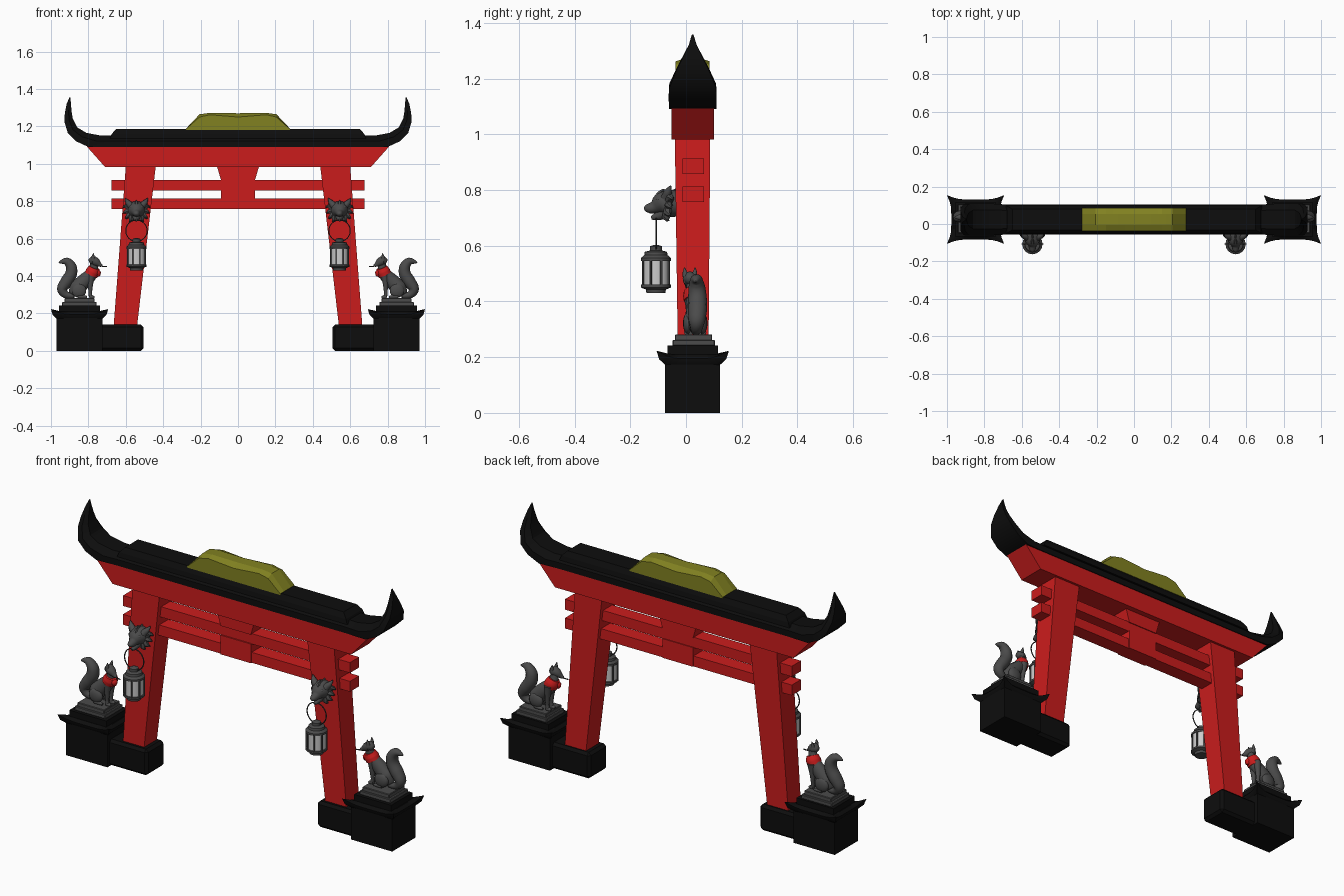
import bpy, bmesh, math
from mathutils import Vector as V

if "Cube" in bpy.data.objects:
    bpy.data.objects.remove(bpy.data.objects["Cube"])

YC = 0.024   # depth centre of the gate


def material(name, r, g, b):
    m = bpy.data.materials.new(name)
    m.diffuse_color = (r, g, b, 1)
    m.use_nodes = True
    m.node_tree.nodes["Principled BSDF"].inputs["Base Color"].default_value = m.diffuse_color
    return m


RED = material("red", 0.6, 0.012, 0.012)
BLACK = material("black", 0.004, 0.004, 0.004)
OLIVE = material("olive", 0.22, 0.22, 0.015)
STONE = material("dark_stone", 0.07, 0.07, 0.07)
IRON = material("iron", 0.04, 0.04, 0.04)


def finish(name, bm, mat=None, mirror=True, angle=35):
    bmesh.ops.recalc_face_normals(bm, faces=bm.faces)
    me = bpy.data.meshes.new(name)
    bm.to_mesh(me)
    bm.free()
    me.shade_smooth()
    me.set_sharp_from_angle(angle=math.radians(angle))
    if mat:
        me.materials.append(mat)
    ob = bpy.data.objects.new(name, me)
    bpy.context.collection.objects.link(ob)
    if mirror:
        mod = ob.modifiers.new("mirror", 'MIRROR')
        mod.use_mirror_merge = False
    return ob


def loft(bm, rings, cap=True):
    rows = [[bm.verts.new(p) for p in r] for r in rings]
    n = len(rows[0])
    for a, b in zip(rows, rows[1:]):
        for i in range(n):
            j = (i + 1) % n
            bm.faces.new((a[i], a[j], b[j], b[i]))
    if cap:
        bm.faces.new(rows[0][::-1])
        bm.faces.new(rows[-1])
    return bm


def rect(x0, x1, y0, y1, z):
    return [(x0, y0, z), (x1, y0, z), (x1, y1, z), (x0, y1, z)]


def box(name, x0, x1, y0, y1, z0, z1, mat=None, mirror=True, bevel=0):
    bm = loft(bmesh.new(), [rect(x0, x1, y0, y1, z0), rect(x0, x1, y0, y1, z1)])
    if bevel:
        bmesh.ops.bevel(bm, geom=bm.edges[:], offset=bevel, segments=1, affect='EDGES')
    return finish(name, bm, mat, mirror, 20)


def prism(name, pts, y0, y1, mat, mirror=False):
    return finish(name, loft(bmesh.new(), [[(x, y, z) for x, z in pts] for y in (y0, y1)]), mat, mirror, 15)


def tube(bm, path, radii, n=12, ref=V((0, 1, 0)), flat=1.0, steps=4):
    """Smoothly interpolated tapered tube; flat scales it along ref."""
    P = [V(p) for p in path]
    pts, rad = [], []
    for i in range(len(P) - 1):
        a, b, c, d = P[max(i - 1, 0)], P[i], P[i + 1], P[min(i + 2, len(P) - 1)]
        for k in range(steps):
            t = k / steps
            pts.append(0.5 * (2 * b + (c - a) * t + (2 * a - 5 * b + 4 * c - d) * t**2 + (3 * b - a - 3 * c + d) * t**3))
            rad.append(radii[i] + (radii[i + 1] - radii[i]) * t)
    pts.append(P[-1])
    rad.append(radii[-1])
    rings = []
    for i, p in enumerate(pts):
        t = (pts[min(i + 1, len(pts) - 1)] - pts[max(i - 1, 0)]).normalized()
        s = (ref - t * ref.dot(t)).normalized()
        u = t.cross(s)
        rings.append([p + rad[i] * (s * flat * math.cos(q) + u * math.sin(q))
                      for q in (2 * math.pi * k / n for k in range(n))])
    return loft(bm, rings)


def ball(bm, c, r):
    vs = bmesh.ops.create_uvsphere(bm, u_segments=14, v_segments=9, radius=1)["verts"]
    for v in vs:
        v.co = V((c[0] + v.co.x * r[0], c[1] + v.co.y * r[1], c[2] + v.co.z * r[2]))


# pillars, tie beams, centre struts
finish("pillar", loft(bmesh.new(), [rect(.54, .665, -.028, .08, .13), rect(.44, .60, -.04, .087, .985)]), RED)
for nm, z in (("upper", .858), ("lower", .757)):
    box(nm + "_tie_beam", -.675, .675, -.013, .065, z, z + .056, RED, False)
prism("top_strut", [(-.09, .91), (.09, .91), (.112, .985), (-.112, .985)], -.02, .07, RED)
box("centre_strut", -.09, .09, -.02, .07, .757, .86, RED, False)

# red lintel
prism("lintel", [(-.71, .982), (.71, .982), (.808, 1.092), (-.808, 1.092)], -.052, .10, RED)

# black roof with upswept horns: bottom x,z / top x,z / half width
half = [(.68, 1.09, .68, 1.15, .08), (.80, 1.09, .73, 1.15, .085), (.865, 1.12, .81, 1.165, .086),
        (.91, 1.165, .86, 1.195, .084), (.928, 1.225, .883, 1.24, .06), (.926, 1.27, .89, 1.28, .038),
        (.916, 1.32, .893, 1.322, .014), (.90, 1.358, .897, 1.355, .003)]
stations = [(-a, b, -c, d, w) for a, b, c, d, w in half[::-1]] + half
rings = []
for xb, zb, xt, zt, w in stations:
    xm, zm = xb + (xt - xb) * .55, zb + (zt - zb) * .55
    rings.append([(xb, YC - w, zb), (xm, YC - w, zm), (xt, YC - w * .6, zt),
                  (xt, YC + w * .6, zt), (xm, YC + w, zm), (xb, YC + w, zb)])
finish("roof", loft(bmesh.new(), rings), BLACK, False, 30)
finish("roof_ridge", loft(bmesh.new(), [rect(-.685, .685, YC - .075, YC + .075, 1.135),
                                        rect(-.675, .675, YC - .07, YC + .07, 1.16),
                                        rect(-.65, .65, YC - .055, YC + .055, 1.187)]), BLACK, False, 15)

# olive crest on the ridge, its top dipping at the middle of the front and back
bm = bmesh.new()
rings = []
for x, zt, ze in ((-.278, 1.188, 1.186), (-.205, 1.265, 1.25), (-.15, 1.272, 1.262), (0, 1.27, 1.25),
                  (.15, 1.272, 1.262), (.205, 1.265, 1.25), (.278, 1.188, 1.186)):
    rings.append([(x, YC - .061, 1.18), (x, YC - .061, ze), (x, YC - .03, zt),
                  (x, YC + .03, zt), (x, YC + .061, ze), (x, YC + .061, 1.18)])
finish("ridge_crest", loft(bm, rings), OLIVE, False, 10)

# black footings and pedestals
box("pillar_footing", .505, .74, -.055, .10, 0, .14, BLACK, bevel=.014)
box("pedestal", .725, .97, -.075, .122, 0, .185, BLACK)
box("pedestal_top", .737, .958, -.066, .115, .18, .242, BLACK)


# pedestal eave with upturned corners
def eave_ring(hx, hy, z, flare, lift, n=12):
    out = []
    for sx, sy in ((0, -1), (1, 0), (0, 1), (-1, 0)):
        for k in range(n):
            t = -1 + 2 * k / n
            f = abs(t) ** 5
            p, q = (t, 1) if sx == 0 else (1, t)
            if (sx, sy) in ((0, 1), (-1, 0)):
                p, q = -p, q if sx == 0 else -q
            if (sx, sy) == (0, -1):
                q = -q
            out.append((.847 + p * (hx + flare * f), YC + q * (hy + flare * f), z + lift * f))
    return out


finish("pedestal_eave", loft(bmesh.new(), [
    eave_ring(.115, .09, .165, 0, 0), eave_ring(.128, .104, .18, .016, .012), eave_ring(.13, .107, .195, .023, .028),
    eave_ring(.115, .092, .21, 0, 0)]), BLACK)

# stone plinth below each statue
box("plinth_base", .757, .94, -.048, .104, .24, .262, STONE, bevel=.003)
box("plinth_top", .768, .928, -.04, .094, .258, .282, STONE, bevel=.003)

# seated fox statue, facing inward
bm = bmesh.new()
y = .033
tube(bm, [(.885, y, .30), (.86, y, .335), (.82, y, .375), (.785, y - .004, .41), (.77, y - .012, .45), (.772, y - .016, .475)],
     [.022, .043, .039, .034, .023, .018], flat=.85)
tube(bm, [(.795, .014, .475), (.775, .014, .482), (.755, .01, .472), (.738, .006, .46), (.726, .003, .455)],
     [.012, .026, .021, .011, .005])
for s in (-1, 1):
    ball(bm, (.85, y + s * .027, .322), (.04, .017, .038))
    tube(bm, [(.855, y + s * .03, .29), (.83, y + s * .03, .289), (.808, y + s * .03, .287)], [.01, .01, .006])
    tube(bm, [(.782, y + s * .019, .415), (.788, y + s * .018, .36), (.79, y + s * .017, .31), (.787, y + s * .017, .287)],
         [.021, .014, .009, .01])
    tube(bm, [(.795, y + s * .017, .288), (.782, y + s * .017, .288), (.768, y + s * .017, .286)], [.009, .01, .006])
    tube(bm, [(.776, .014 + s * .015, .49), (.775, .014 + s * .018, .505), (.772, .014 + s * .019, .522)],
         [.012, .008, .001], n=8)
finish("fox_statue", bm, STONE, angle=60)
bm = tube(bmesh.new(), [(.875, y, .293), (.92, y + .004, .30), (.94, y + .006, .33), (.917, y + .008, .37), (.893, y + .008, .41),
                        (.892, y + .006, .45), (.918, y + .004, .478), (.958, y + .002, .472)],
          [.012, .02, .028, .033, .032, .029, .021, .003], flat=1.05)
finish("fox_tail", bm, STONE, angle=60)
bm = tube(bmesh.new(), [(.786, .028, .405), (.776, .026, .425), (.768, .022, .445)], [.036, .037, .029], n=16)
tube(bm, [(.762, .02, .43), (.75, .018, .415), (.748, .018, .398)], [.016, .018, .008])
finish("fox_scarf", bm, RED, angle=50)
finish("fox_stick", tube(bmesh.new(), [(.74, .004, .453), (.70, 0, .45)], [.003, .003], n=6), IRON)

# beast head on each pillar
X = .543
bm = bmesh.new()
rx = V((1, 0, 0))
tube(bm, [(X, -.025, .75), (X, -.06, .752), (X, -.09, .75), (X, -.115, .738), (X, -.138, .732), (X, -.147, .726)],
     [.045, .05, .041, .022, .016, .007], ref=rx)
tube(bm, [(X, -.07, .722), (X, -.10, .707), (X, -.125, .70)], [.026, .016, .006], ref=rx)
for s in (-1, 1):
    tube(bm, [(X + s * .03, -.07, .775), (X + s * .047, -.064, .795), (X + s * .06, -.054, .816)], [.02, .014, .001], n=8)
    ball(bm, (X + s * .022, -.098, .768), (.012, .01, .007))
    for dx, yy, zz in ((.072, -.045, .765), (.07, -.05, .735), (.06, -.055, .708), (.038, -.06, .69)):
        tube(bm, [(X + s * .025, -.06, .745), (X + s * dx * .75, yy - .012, (zz + .01)), (X + s * dx, yy, zz)],
             [.02, .014, .001], n=6, steps=2)
for yy in (-.045, -.068, -.088):
    tube(bm, [(X, yy - .012, .78), (X, yy, .795), (X, yy + .012, .808 + yy * .05)], [.012, .008, .001], n=6, ref=rx, steps=2)
finish("beast_head", bm, STONE, angle=45)

# hanging ring
finish("hanging_ring", tube(bmesh.new(), [(X + .057 * math.sin(k * math.pi / 12), -.107, .642 + .057 * math.cos(k * math.pi / 12))
                                          for k in range(25)], [.003] * 25, n=6, steps=2), IRON)


# lantern: turned body with vertical bars
def lathe(bm, prof, n=16):
    return loft(bm, [[(X + r * math.cos(2 * math.pi * k / n), -.108 + r * math.sin(2 * math.pi * k / n), z)
                      for k in range(n)] for r, z in prof])


finish("lantern_body", lathe(bmesh.new(), [(.03, .44), (.048, .455), (.048, .55), (.03, .56)]), None, angle=25)
bm = lathe(bmesh.new(), [(.02, .552), (.054, .545), (.054, .556), (.042, .566), (.04, .578), (.022, .583), (.022, .598), (.01, .602)])
lathe(bm, [(.034, .43), (.036, .443), (.054, .45), (.054, .46), (.045, .462)])
for k in range(8):
    a = math.pi * (k + .5) / 4
    px, py = X + .05 * math.cos(a), -.108 + .05 * math.sin(a)
    tube(bm, [(px, py, .455), (px, py, .55)], [.0045, .0045], n=6, steps=1)
finish("lantern_frame", bm, STONE, angle=25)
